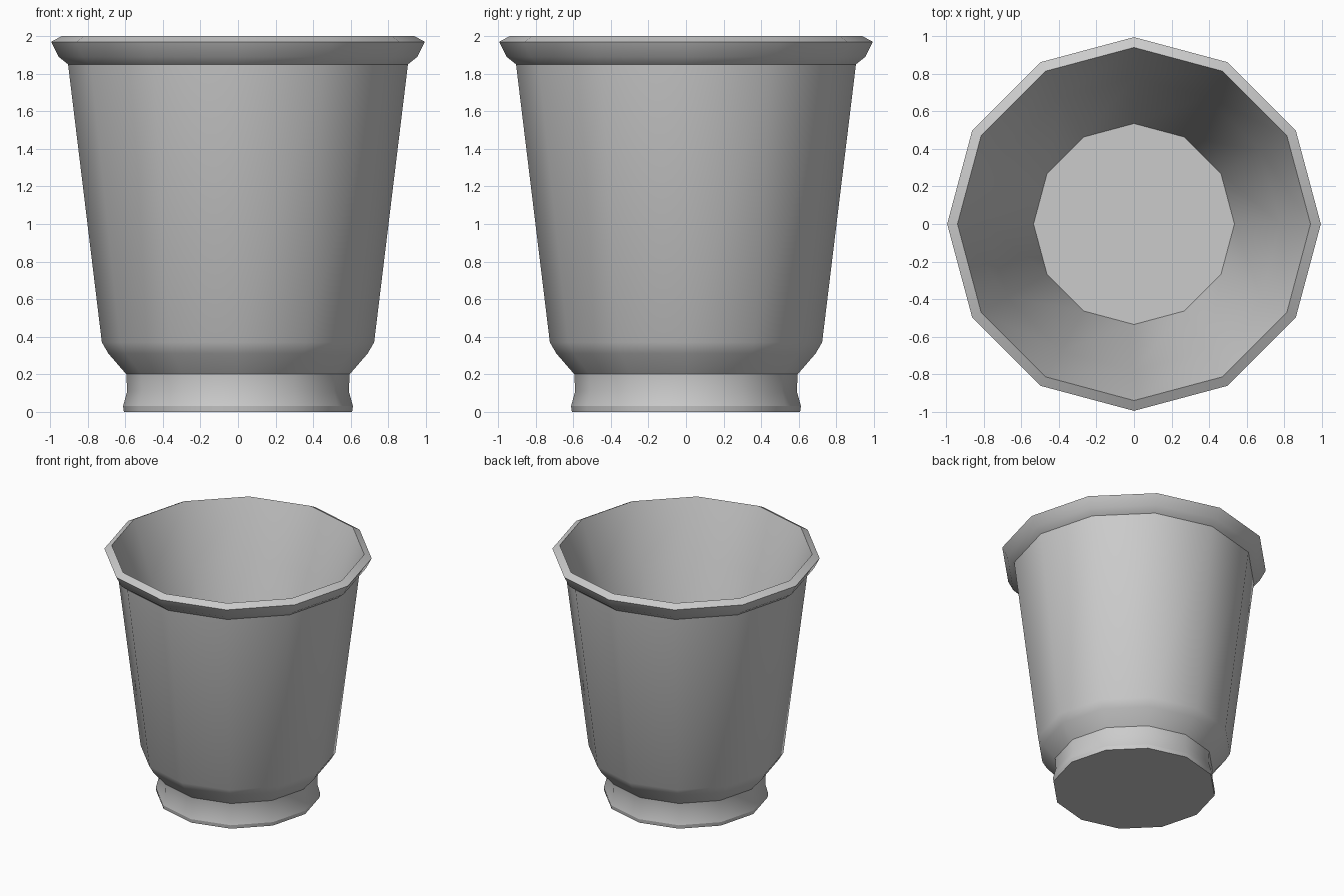
import bpy, bmesh
from math import cos, sin, tau

if "Cube" in bpy.data.objects:
    bpy.data.objects.remove(bpy.data.objects["Cube"])

SIDES = 12

# Profile from bottom to rim and back down inside: (radius, height, hard edge)
PROFILE = [
    (0.608, 0.00, True), (0.612, 0.03, True),                # foot
    (0.59, 0.11, False), (0.595, 0.20, True),
    (0.69, 0.31, False), (0.725, 0.37, False),               # outer wall
    (0.905, 1.85, True),
    (0.955, 1.89, False), (0.995, 1.97, True),               # flared lip
    (0.94, 2.00, True),
    (0.78, 1.55, False), (0.535, 0.60, True),                # tapered inner wall
]

bm = bmesh.new()
rings = [[bm.verts.new((r * cos(tau * i / SIDES), r * sin(tau * i / SIDES), z))
          for i in range(SIDES)] for r, z, _ in PROFILE]

# Walls between neighbouring rings
for a, b in zip(rings, rings[1:]):
    for i in range(SIDES):
        j = (i + 1) % SIDES
        bm.faces.new((a[i], a[j], b[j], b[i]))

# Underside and inner floor
bm.faces.new(rings[0][::-1])
bm.faces.new(rings[-1])

# Smooth shading with hard rings
for f in bm.faces:
    f.smooth = True
for ring, (_, _, hard) in zip(rings, PROFILE):
    for i in range(SIDES):
        bm.edges.get((ring[i], ring[(i + 1) % SIDES])).smooth = not hard

mesh = bpy.data.meshes.new("cup")
bm.to_mesh(mesh)
bm.free()
bpy.context.collection.objects.link(bpy.data.objects.new("cup", mesh))
